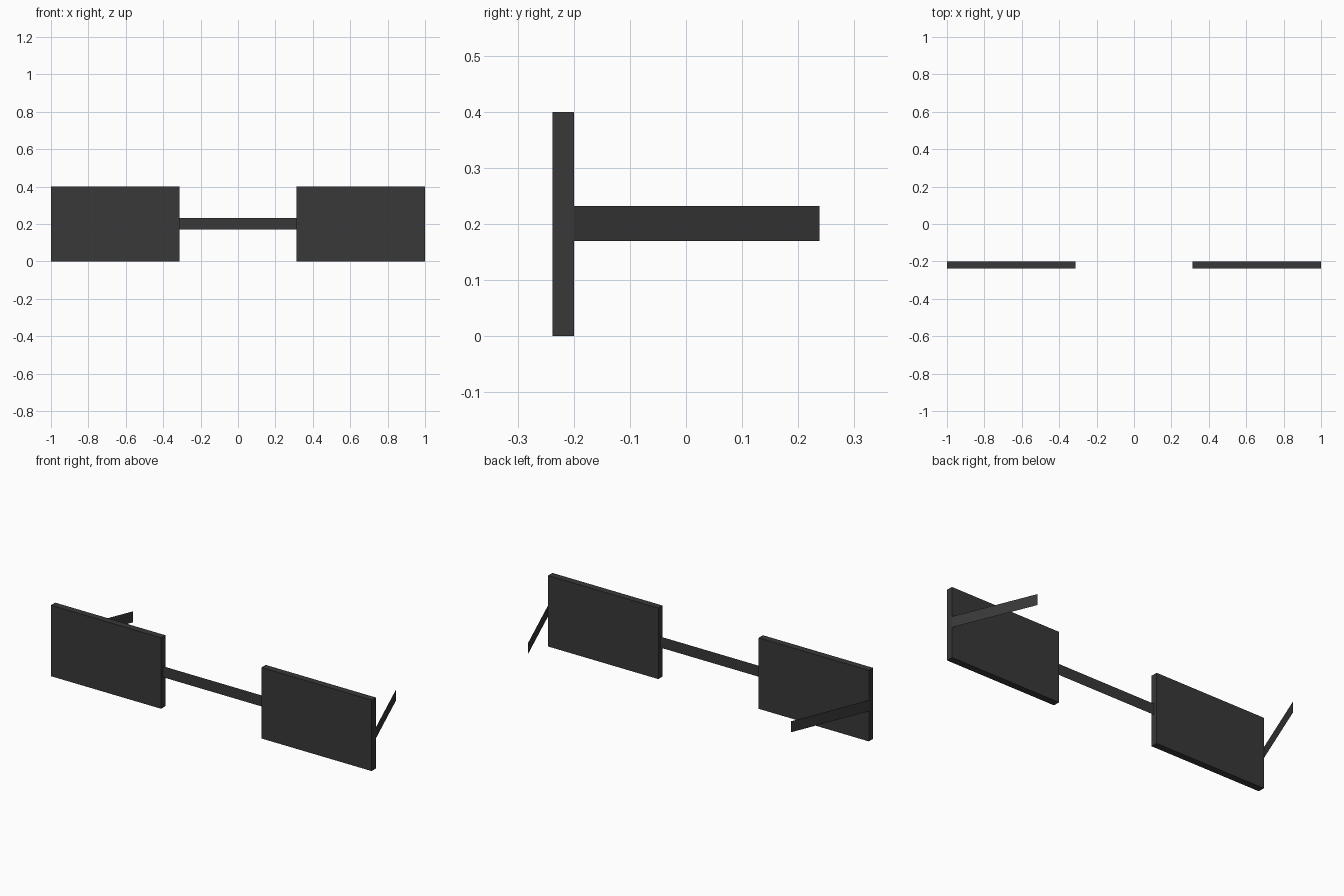
import bpy, bmesh
from mathutils import Matrix

if "Cube" in bpy.data.objects:
    bpy.data.objects.remove(bpy.data.objects["Cube"])

FRONT, BACK, TIP = -0.238, -0.2, 0.238
BAND = (0.17, 0.232)


def finish(name, bm):
    mesh = bpy.data.meshes.new(name)
    bm.to_mesh(mesh)
    bm.free()
    obj = bpy.data.objects.new(name, mesh)
    bpy.context.collection.objects.link(obj)
    mat = bpy.data.materials.get("dark") or bpy.data.materials.new("dark")
    mat.diffuse_color = (0.04, 0.04, 0.04, 1)
    mat.use_nodes = True
    mat.node_tree.nodes["Principled BSDF"].inputs["Base Color"].default_value = mat.diffuse_color
    mesh.materials.append(mat)


def box(name, lo, hi):
    bm = bmesh.new()
    size = [b - a for a, b in zip(lo, hi)]
    mid = [(a + b) / 2 for a, b in zip(lo, hi)]
    bmesh.ops.create_cube(bm, size=1, matrix=Matrix.Translation(mid) @ Matrix.Diagonal((*size, 1)))
    finish(name, bm)


def strip(name, a, b):
    # upright paper-thin band between two plan points
    bm = bmesh.new()
    lo, hi = BAND
    bm.faces.new([bm.verts.new(v) for v in ((*a, lo), (*b, lo), (*b, hi), (*a, hi))])
    finish(name, bm)


# lenses and inward-slanting temple arms
for side, s in (("left", -1), ("right", 1)):
    x0, x1 = sorted((s * 0.313, s * 1.0))
    box(side + "_lens", (x0, FRONT, 0), (x1, BACK, 0.4))
    strip(side + "_temple", (s * 1.0, BACK), (s * 0.82, TIP))

# bridge
strip("bridge", (-0.313, -0.219), (0.313, -0.219))
